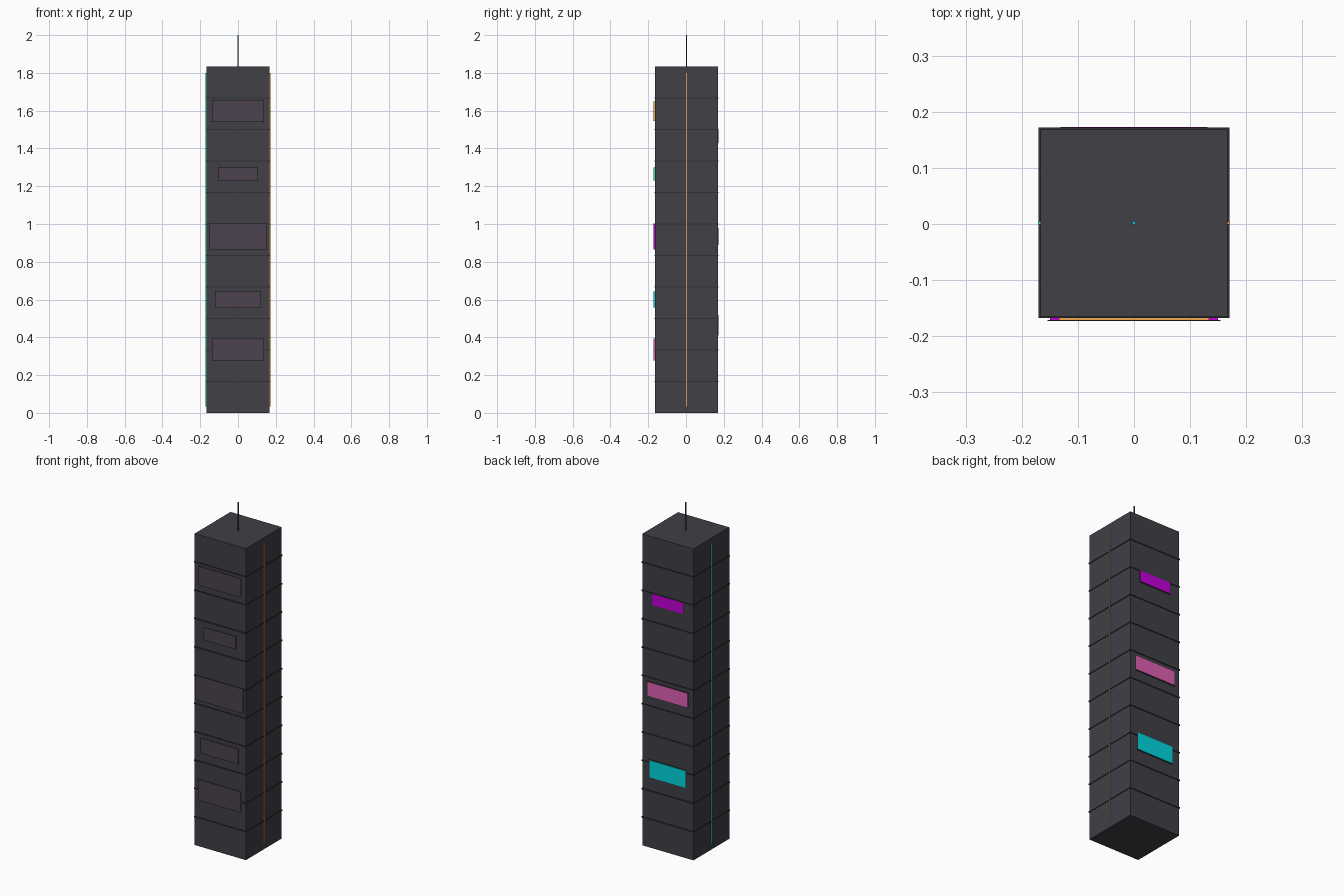
import bpy

if "Cube" in bpy.data.objects:
    bpy.data.objects.remove(bpy.data.objects["Cube"])

CY = 0.002          # tower centre in y
H = 1 / 6           # half width, also the floor height
FLOORS = 11


def mat(name, rgb):
    m = bpy.data.materials.new(name)
    m.diffuse_color = (*rgb, 1)
    m.use_nodes = True
    m.node_tree.nodes["Principled BSDF"].inputs["Base Color"].default_value = m.diffuse_color
    return m


DARK = mat("dark_wall", (0.05, 0.05, 0.062))
TRIM = mat("dark_trim", (0.03, 0.03, 0.04))
COVER = mat("dark_cover", (0.07, 0.055, 0.08))
METAL = mat("metal", (0.06, 0.065, 0.09))
ORANGE = mat("orange", (0.9, 0.4, 0.08))
GREEN = mat("green", (0.05, 0.8, 0.4))
CYAN = mat("cyan", (0.0, 0.7, 0.75))
PINK = mat("pink", (0.75, 0.12, 0.45))
MAGENTA = mat("magenta", (0.55, 0.0, 0.7))


def box(name, lo, hi, material):
    bpy.ops.mesh.primitive_cube_add(
        size=1, location=[(a + b) / 2 for a, b in zip(lo, hi)])
    ob = bpy.context.object
    ob.name = name
    ob.scale = [b - a for a, b in zip(lo, hi)]
    bpy.ops.object.transform_apply(location=False, rotation=False, scale=True)
    ob.data.materials.append(material)
    return ob


def sign_box(name, w, h, z, y0, y1, material):
    box(name, (-w / 2, y0, z - h / 2), (w / 2, y1, z + h / 2), material)


# Tower body
top = FLOORS * H
box("tower_body", (-H, CY - H, 0), (H, CY + H, top), DARK)

# Thin ledge around every floor line
B = H + 0.0033
for i in range(1, FLOORS):
    z = i * H
    box(f"floor_ledge_{i}", (-B, CY - B, z - 0.0033), (B, CY + B, z + 0.0033), TRIM)

# Front signs: lit panel behind a dark cover plate
front = [(0.267, 0.104, 1.597, ORANGE), (0.203, 0.068, 1.265, GREEN),
         (0.300, 0.136, 0.934, MAGENTA), (0.235, 0.083, 0.600, CYAN),
         (0.267, 0.115, 0.336, PINK)]
for i, (w, h, z, m) in enumerate(front, 1):
    sign_box(f"front_sign_{i}", w, h, z, -0.1710, CY - H + 0.002, m)
    sign_box(f"front_sign_cover_{i}", w + 0.008, h + 0.008, z, -0.1732, -0.1708, COVER)

# Back signs: lit panel in front of a dark backing plate
back = [(0.203, 0.066, 1.467, MAGENTA), (0.262, 0.082, 0.933, PINK),
        (0.235, 0.100, 0.465, CYAN)]
for i, (w, h, z, m) in enumerate(back, 1):
    sign_box(f"back_sign_backing_{i}", w + 0.008, h + 0.008, z, CY + H - 0.002, 0.1708, TRIM)
    sign_box(f"back_sign_{i}", w, h, z, 0.1706, 0.1732, m)

# Vertical light strips on the two sides
for name, s, m in (("right_light_strip", 1, ORANGE), ("left_light_strip", -1, GREEN)):
    xs = sorted((s * (H - 0.002), s * 0.1715))
    box(name, (xs[0], CY - 0.0025, 0.035), (xs[1], CY + 0.0025, 1.80), m)

# Roof antenna with a lit tip
for name, r, z0, z1, m in (("antenna", 0.0033, top - 0.002, 1.996, METAL),
                           ("antenna_tip", 0.0033, 1.996, 2.0, CYAN)):
    bpy.ops.mesh.primitive_cylinder_add(
        vertices=8, radius=r, depth=z1 - z0, location=(0, CY, (z0 + z1) / 2))
    ob = bpy.context.object
    ob.name = name
    ob.data.materials.append(m)
